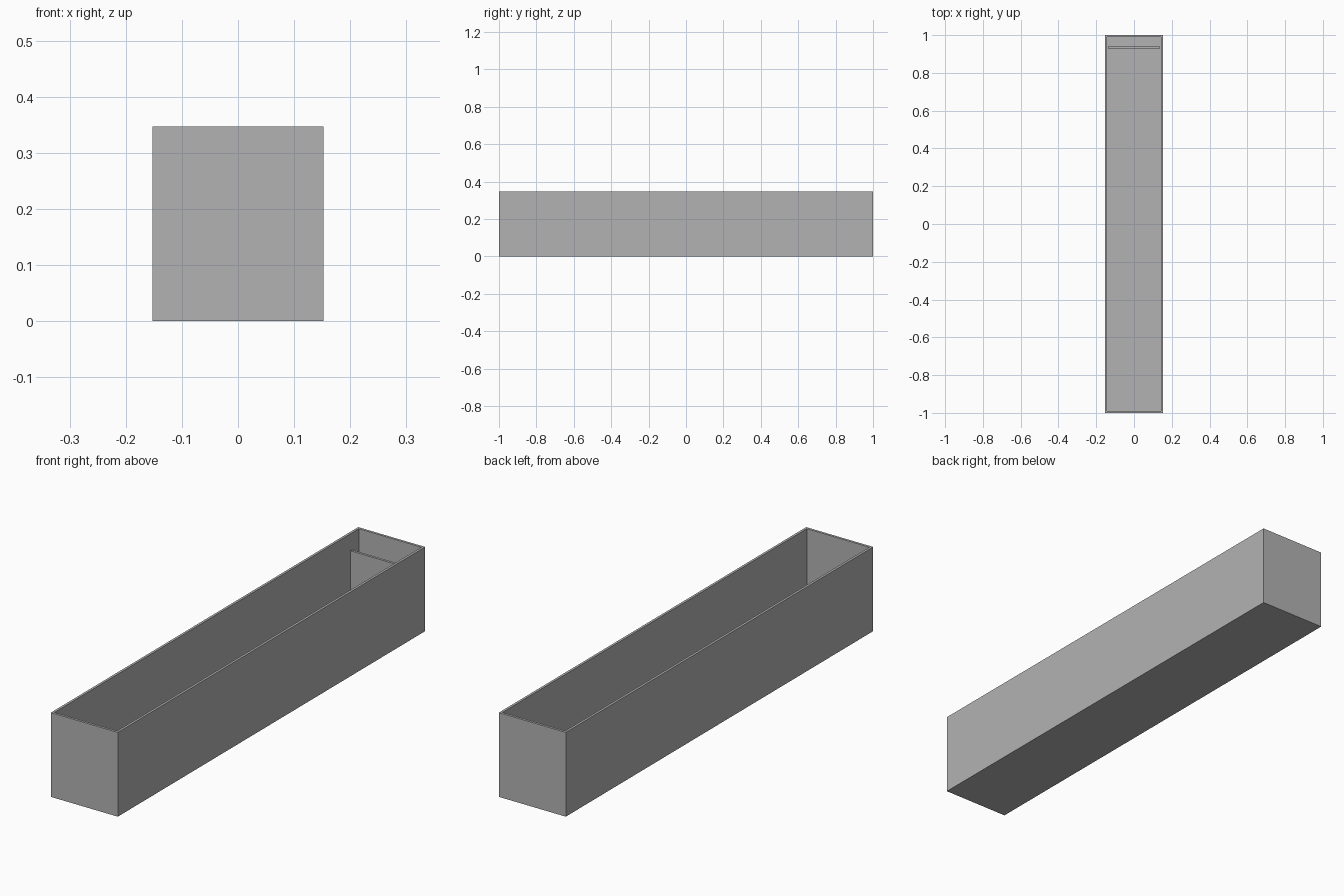
import bpy
import bmesh
from mathutils import Matrix, Vector

cube = bpy.data.objects.get("Cube")
if cube:
    bpy.data.objects.remove(cube, do_unlink=True)

WIDTH, LENGTH, HEIGHT = 0.305, 2.0, 0.347
WALL = 0.01

grey = bpy.data.materials.new("plain grey")
grey.use_nodes = True
colour = (0.45, 0.45, 0.45, 1)
grey.diffuse_color = colour
grey.node_tree.nodes["Principled BSDF"].inputs["Base Color"].default_value = colour


def add_box(bm, size, base):
    """Add a box whose bottom face is centred on base."""
    centre = Vector(base) + Vector((0, 0, size[2] / 2))
    bmesh.ops.create_cube(bm, size=1, matrix=Matrix.Translation(centre) @ Matrix.Diagonal((*size, 1)))


def finish(bm, name):
    mesh = bpy.data.meshes.new(name)
    bm.to_mesh(mesh)
    bm.free()
    mesh.materials.append(grey)
    obj = bpy.data.objects.new(name, mesh)
    bpy.context.collection.objects.link(obj)
    return obj


# Open trough: inset the top face for the rim, then push it down to the floor
bm = bmesh.new()
add_box(bm, (WIDTH, LENGTH, HEIGHT), (0, 0, 0))
top = max(bm.faces, key=lambda f: f.calc_center_median().z)
bmesh.ops.inset_region(bm, faces=[top], thickness=WALL, use_even_offset=True)
inner = bmesh.ops.extrude_discrete_faces(bm, faces=[top])["faces"][0]
bmesh.ops.translate(bm, verts=inner.verts, vec=(0, 0, WALL - HEIGHT))
bmesh.ops.recalc_face_normals(bm, faces=bm.faces)
finish(bm, "trough")

# Lower divider near the back end, with a slight gap at each side
bm = bmesh.new()
add_box(bm, (0.277, WALL, 0.27), (0, 0.935, WALL))
finish(bm, "divider")
